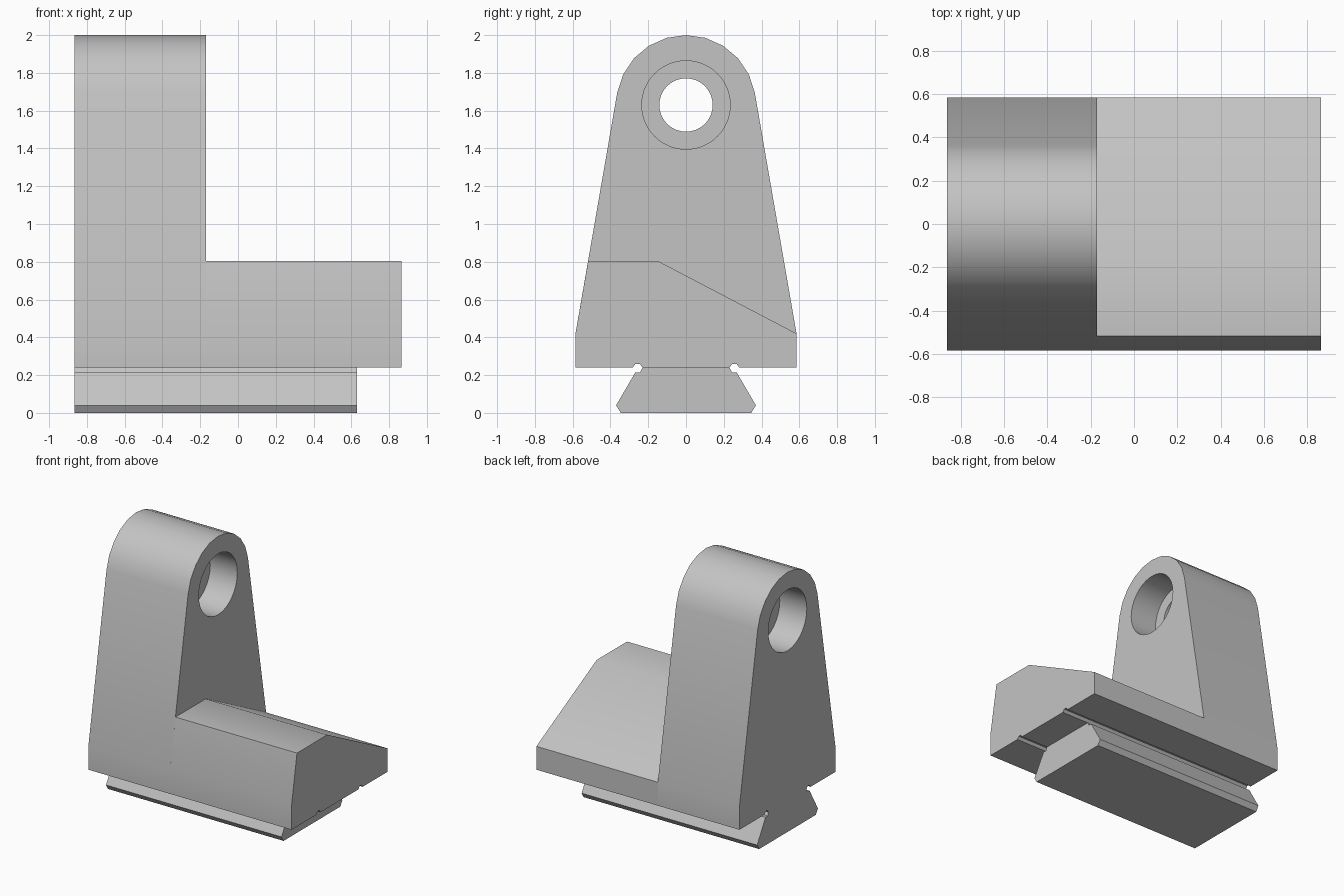
import bpy
import bmesh
from math import radians, sin, cos
from mathutils import Matrix, Vector

cube = bpy.data.objects.get("Cube")
if cube:
    bpy.data.objects.remove(cube, do_unlink=True)

steel = bpy.data.materials.new("light grey metal")
steel.use_nodes = True
grey = (0.55, 0.55, 0.55, 1)
steel.diffuse_color = grey
steel.node_tree.nodes["Principled BSDF"].inputs["Base Color"].default_value = grey

BACK, STEP, FRONT = -0.865, -0.17, 0.865   # stations along x
BORE_Z = 1.63


def add_object(name, bm):
    bmesh.ops.recalc_face_normals(bm, faces=bm.faces)
    mesh = bpy.data.meshes.new(name)
    bm.to_mesh(mesh)
    bm.free()
    mesh.materials.append(steel)
    obj = bpy.data.objects.new(name, mesh)
    bpy.context.collection.objects.link(obj)
    return obj


def prism(name, profile, x0, x1):
    """Extrude a (y, z) outline along x."""
    bm = bmesh.new()
    face = bm.faces.new([bm.verts.new((x0, y, z)) for y, z in profile])
    out = bmesh.ops.extrude_face_region(bm, geom=[face])
    moved = [g for g in out["geom"] if isinstance(g, bmesh.types.BMVert)]
    bmesh.ops.translate(bm, verts=moved, vec=Vector((x1 - x0, 0, 0)))
    return add_object(name, bm)


def lathe_x(name, profile, z, sides=64):
    """Closed turned solid about an x axis, from (x, radius) pairs."""
    bm = bmesh.new()
    rings = [[bm.verts.new((x, r * cos(radians(360 * i / sides)),
                            z + r * sin(radians(360 * i / sides))))
              for i in range(sides)] for x, r in profile]
    for a, b in zip(rings, rings[1:]):
        for i in range(sides):
            j = (i + 1) % sides
            bm.faces.new((a[i], a[j], b[j], b[i]))
    bm.faces.new(rings[0])
    bm.faces.new(rings[-1])
    return add_object(name, bm)


def combine(target, tool, operation):
    """Apply a boolean and discard the tool."""
    mod = target.modifiers.new("join", "BOOLEAN")
    mod.operation, mod.object, mod.solver = operation, tool, "EXACT"
    bpy.context.view_layer.update()
    graph = bpy.context.evaluated_depsgraph_get()
    mesh = bpy.data.meshes.new_from_object(target.evaluated_get(graph))
    target.modifiers.clear()
    target.data = mesh
    bpy.data.objects.remove(tool, do_unlink=True)


def mirrored(half):
    """Complete an outline across y = 0."""
    return half + [(-y, z) for y, z in reversed(half)]


# Underside with two relief grooves, shared by arm and foot
relief = [(0.23, 0.24), (0.245, 0.26), (0.267, 0.26), (0.282, 0.24)]
underside = [(-y, z) for y, z in reversed(relief)] + relief

# Tapered arm with rounded top
arc = [(0.37 * cos(radians(a)), BORE_Z + 0.37 * sin(radians(a)))
       for a in range(10, 171, 16)]
arm_outline = (underside + [(0.585, 0.24), (0.585, 0.42)] + arc
               + [(-0.585, 0.42), (-0.585, 0.24)])
bracket = prism("bracket_body", arm_outline, BACK, STEP)

# Low foot with a sloping top
foot_outline = underside + [(0.585, 0.24), (0.585, 0.42), (-0.15, 0.805),
                            (-0.518, 0.805), (-0.585, 0.42), (-0.585, 0.24)]
foot = prism("foot", foot_outline, STEP, FRONT)
combine(bracket, foot, "UNION")

# Dovetail rail under the body
rail = prism("dovetail_rail", mirrored([(0.345, 0), (0.37, 0.04), (0.268, 0.215),
                                        (0.243, 0.215), (0.23, 0.24)]), BACK, 0.63)
combine(bracket, rail, "UNION")

# Through hole, counterbored from both sides
bore = lathe_x("bore_cutter", [(BACK - 0.1, 0.234), (BACK + 0.23, 0.234),
                               (BACK + 0.23, 0.141), (STEP - 0.23, 0.141),
                               (STEP - 0.23, 0.234), (STEP + 0.1, 0.234)], BORE_Z)
combine(bracket, bore, "DIFFERENCE")

# Tidy the joins and shade
bm = bmesh.new()
bm.from_mesh(bracket.data)
bmesh.ops.remove_doubles(bm, verts=bm.verts, dist=0.0005)
bmesh.ops.dissolve_limit(bm, angle_limit=radians(0.5), verts=bm.verts, edges=bm.edges)
bm.to_mesh(bracket.data)
bm.free()
bpy.ops.object.select_all(action="DESELECT")
bracket.select_set(True)
bpy.context.view_layer.objects.active = bracket
bpy.ops.object.shade_smooth_by_angle(angle=radians(30))
